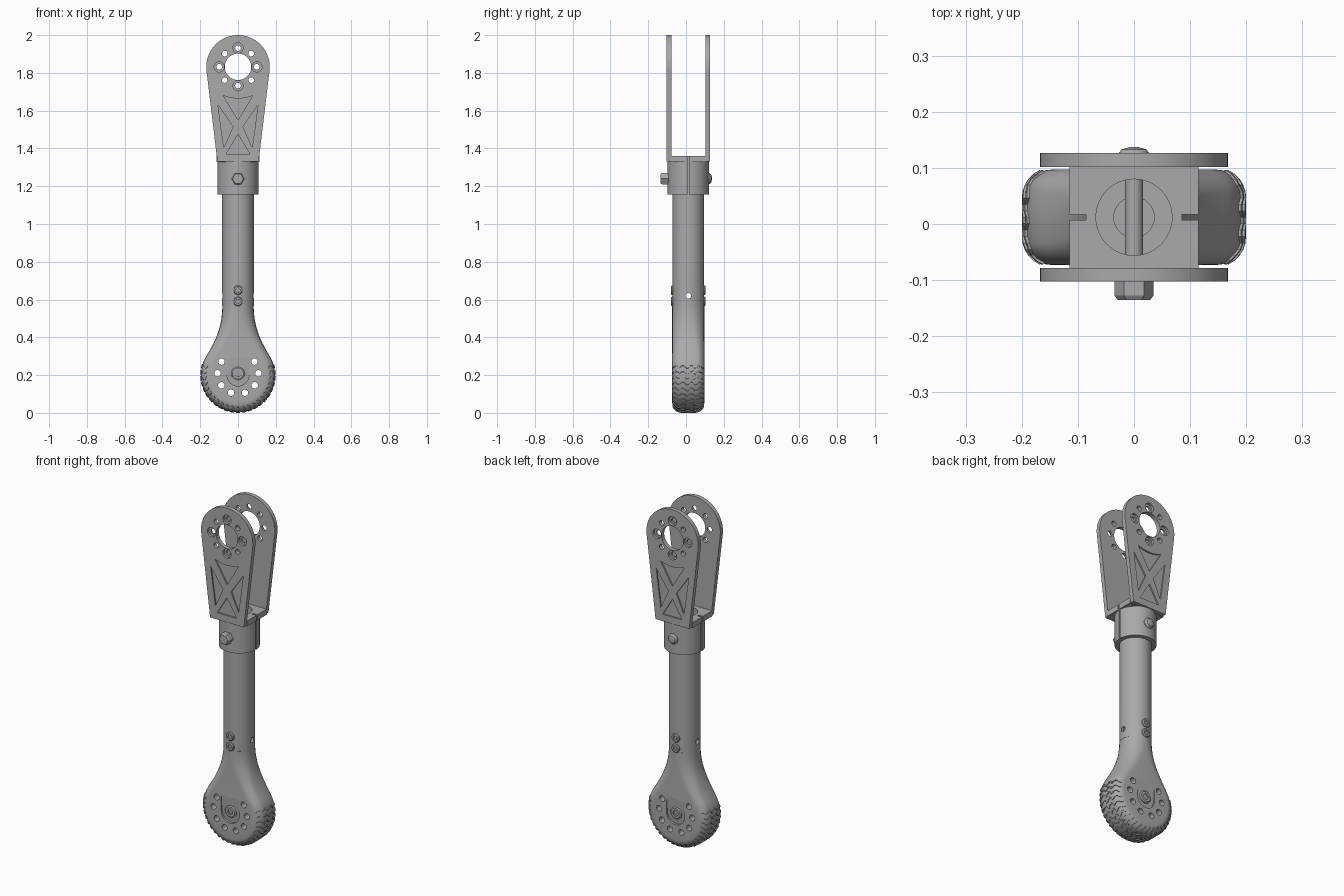
import bpy, bmesh
from math import sin, cos, pi, radians, hypot, atan2

if "Cube" in bpy.data.objects:
    bpy.data.objects.remove(bpy.data.objects["Cube"])

gray = bpy.data.materials.new("machined_gray")
gray.use_nodes = True
gray.diffuse_color = (0.4, 0.4, 0.4, 1)
gray.node_tree.nodes["Principled BSDF"].inputs["Base Color"].default_value = (0.4, 0.4, 0.4, 1)

MID = 0.012          # y of the leg axis
HALF = 0.085         # half depth of the foot
WHEEL_Z, WHEEL_R = 0.2, 0.196
FILLET = 0.05
PIVOT_Z = 1.832
parts = []


# ---- helpers ----
def loft(bm, rings, closed=False):
    loops = [[bm.verts.new(p) for p in ring] for ring in rings]
    pairs = list(zip(loops, loops[1:]))
    if closed:
        pairs.append((loops[-1], loops[0]))
    else:
        bm.faces.new(loops[0])
        bm.faces.new(loops[-1])
    for a, b in pairs:
        for i in range(len(a)):
            j = (i + 1) % len(a)
            bm.faces.new((a[i], a[j], b[j], b[i]))


def finish(name, bm, cutter=False):
    bmesh.ops.recalc_face_normals(bm, faces=bm.faces)
    mesh = bpy.data.meshes.new(name)
    bm.to_mesh(mesh)
    bm.free()
    ob = bpy.data.objects.new(name, mesh)
    bpy.context.collection.objects.link(ob)
    if cutter:
        ob.hide_render = True
    else:
        mesh.materials.append(gray)
        parts.append(ob)
    return ob


def place(axis, u, v, t):
    return {"x": (t, u, v), "y": (u, t, v), "z": (u, v, t)}[axis]


def prism(bm, pts, a, b, axis="y"):
    loft(bm, [[place(axis, u, v, t) for u, v in pts] for t in (a, b)])


def circle(u, v, r, n=32):
    return [(u + r * cos(2 * pi * i / n), v + r * sin(2 * pi * i / n)) for i in range(n)]


def box(x, y, z):
    return [(x[0], z[0]), (x[1], z[0]), (x[1], z[1]), (x[0], z[1])], y[0], y[1]


def lathe(name, profile, axis, u, v, closed=False, n=40):
    bm = bmesh.new()
    loft(bm, [[place(axis, p, q, t) for p, q in circle(u, v, r, n)] for r, t in profile], closed)
    return finish(name, bm)


def cut(ob, prisms):
    bm = bmesh.new()
    for args in prisms:
        prism(bm, *args)
    cut_with(ob, finish("cutter", bm, True))


def cut_with(ob, tool):
    mod = ob.modifiers.new("cut", "BOOLEAN")
    mod.operation, mod.solver, mod.object = "DIFFERENCE", "EXACT", tool
    bpy.context.view_layer.update()
    graph = bpy.context.evaluated_depsgraph_get()
    mesh = bpy.data.meshes.new_from_object(ob.evaluated_get(graph))
    ob.modifiers.clear()
    ob.data = mesh
    bpy.data.objects.remove(tool)


def screw(name, z, r, side, start, end):
    # round head with a hollow socket, facing front (-1) or back (+1)
    prof = [(r, start), (r, end - 0.005), (r * 0.82, end), (r * 0.45, end), (r * 0.45, end - 0.012)]
    lathe(name, [(q, MID + side * t) for q, t in prof], "y", 0, z, n=24)


# ---- foot: disc shaped end blending up into a round neck ----
def foot_outline():
    pts = []
    for i in range(33):
        a = radians(-90 + 122 * i / 32)
        pts.append((WHEEL_R * cos(a), WHEEL_Z + WHEEL_R * sin(a), cos(a), sin(a), FILLET))
    p0, p3 = pts[-1][:2], (0.083, 0.57)
    ctrl = [p0, (p0[0] - 0.05, p0[1] + 0.08), (p3[0], 0.46), p3]
    for i in range(1, 17):
        t = i / 16
        s = 1 - t
        w = (s**3, 3*s*s*t, 3*s*t*t, t**3)
        d = (-s*s, s*s - 2*s*t, 2*s*t - t*t, t*t)
        x, z = (sum(k * c[m] for k, c in zip(w, ctrl)) for m in (0, 1))
        dx, dz = (sum(k * c[m] for k, c in zip(d, ctrl)) for m in (0, 1))
        length = hypot(dx, dz)
        pts.append((x, z, dz / length, -dx / length, FILLET + (0.0828 - FILLET) * t * t * (3 - 2 * t)))
    return pts


STEPS = 14
rings = []
for x, z, nx, nz, r in foot_outline():
    half = []
    for k in range(STEPS + 1):
        a = -pi / 2 + pi * k / STEPS
        flat = 0 if k * 2 == STEPS else (HALF - r) * (1 if a > 0 else -1)
        inset = r * (1 - cos(a))
        half.append((max(x - nx * inset, 0), MID + flat + r * sin(a), z - nz * inset))
    rings.append(half + [(-x, y, z) for x, y, z in reversed(half)])
bm = bmesh.new()
loft(bm, rings)
bmesh.ops.remove_doubles(bm, verts=bm.verts, dist=0.0002)
bmesh.ops.dissolve_degenerate(bm, edges=bm.edges, dist=0.0002)
foot = finish("foot", bm)

# sloped U pocket on both broad faces
arc = [(0.058 * cos(a), 0.2 + 0.058 * sin(a)) for a in (-pi * i / 20 for i in range(21))]
pocket = [(0.058, 0.29)] + arc + [(-0.058, 0.29)]
for side in (-1, 1):
    bm = bmesh.new()
    loft(bm, [[(x, MID + side * (HALF + 0.02), z) for x, z in pocket],
              [(x, MID + side * (HALF - 0.09 * (0.29 - z)), z) for x, z in pocket]])
    cut_with(foot, finish("cutter", bm, True))

# ring of through holes, and the bore at the top of the neck
holes = [(s * 0.108 * cos(radians(a)), 0.208 + 0.108 * sin(radians(a)))
         for a in (36, 1, -35, -70) for s in (-1, 1)]
cut(foot, [(circle(x, z, 0.017, 20), -0.2, 0.2) for x, z in holes])
cut(foot, [(circle(0, MID, 0.036), 0.5, 0.6, "z")])

# ---- zigzag tread ribs ----
bm = bmesh.new()
SEG = 16
for k in range(-11, 12):
    rings = []
    for j in range(SEG + 1):
        s = (j / SEG * 2 - 1) * 0.092
        over = max(abs(s) - (HALF - FILLET), 0)
        a = over / FILLET
        sign = 1 if s > 0 else -1
        phi = -pi / 2 + k * 0.165 + (0.035 if j % 4 in (1, 2) else -0.035) * (1 if over == 0 else 0.7)
        ring = []
        for off, turn in ((-0.006, -0.03), (0.004, -0.022), (0.004, 0.022), (-0.006, 0.03)):
            f = FILLET + off
            rad = WHEEL_R - FILLET + f * cos(a)
            y = sign * (min(abs(s), HALF - FILLET) + f * sin(a))
            ring.append((rad * cos(phi + turn), MID + y, WHEEL_Z + rad * sin(phi + turn)))
        rings.append(ring)
    loft(bm, rings)
finish("tread_ribs", bm)

# ---- hollow shaft ----
shaft = lathe("shaft", [(0.084, 0.565), (0.084, 1.335), (0.07, 1.335), (0.07, 0.565)],
              "z", 0, MID, True, 48)
cut(shaft, [(circle(MID, 0.62, 0.015, 20), -0.2, 0.2, "x")])

# ---- split collar and clevis base ----
slits = [box(x, (MID - 0.005, MID + 0.005), (1.1, 1.4)) for x in ((0.0855, 0.13), (-0.13, -0.0855))]
collar = lathe("collar", [(0.109, 1.155), (0.109, 1.33), (0.0845, 1.33), (0.0845, 1.155)],
               "z", 0, MID, True, 48)
cut(collar, slits)
bm = bmesh.new()
prism(bm, *box((-0.115, 0.115), (-0.079, 0.103), (1.328, 1.36)))
base = finish("clevis_base", bm)
cut(base, [(circle(0, MID, 0.068), 1.3, 1.4, "z")])
cut(base, slits)

# ---- two clevis plates with pivot holes and lattice pockets ----
tilt = atan2(0.06, 0.5)
top = [(0.168 * cos(a), PIVOT_Z + 0.168 * sin(a))
       for a in (-tilt + (pi + 2 * tilt) * i / 40 for i in range(41))]
outline = [(0.109, 1.33)] + top + [(-0.109, 1.33)]
upper = [(-0.078 + 0.156 * i / 8, 1.664 + 0.016 * (i / 4 - 1) ** 2) for i in range(9)]
side_tri = [(0.106, 1.63), (0.075, 1.405), (0.026, 1.515)]
lattice = [upper + [(0, 1.55)], side_tri, [(-x, z) for x, z in side_tri],
           [(-0.063, 1.37), (0.063, 1.37), (0, 1.475)]]
around = [(cos(i * pi / 4), sin(i * pi / 4)) for i in range(8)]
for name, side in (("front_clevis_plate", -1), ("back_clevis_plate", 1)):
    inner, outer = MID + side * 0.09, MID + side * 0.1145
    bm = bmesh.new()
    prism(bm, outline, inner, outer)
    plate = finish(name, bm)
    cut(plate, [(circle(0, PIVOT_Z, 0.07, 48), -0.2, 0.2)] +
        [(circle(c * 0.099, PIVOT_Z + s * 0.099, 0.015, 20), -0.2, 0.2) for c, s in around])
    cut(plate, [(circle(c * 0.1, PIVOT_Z + s * 0.1, 0.027, 24), outer - side * 0.014, outer + side * 0.05)
                for c, s in around[::2]])
    cut(plate, [(tri, outer - side * 0.008, outer + side * 0.05) for tri in lattice])

# ---- clamp bolt through the collar ----
lathe("clamp_bolt_shank", [(0.016, -0.115), (0.016, 0.125)], "y", 0, 1.24, n=24)
lathe("clamp_bolt_hex_head", [(0.035, -0.09), (0.035, -0.127), (0.029, -0.135)], "y", 0, 1.24, n=6)
lathe("clamp_bolt_round_head", [(0.03, 0.11), (0.03, 0.122), (0.022, 0.133), (0.008, 0.137)],
      "y", 0, 1.24, n=24)

# ---- socket screws on both sides ----
for word, side in (("front", -1), ("back", 1)):
    screw(word + "_hub_screw", 0.208, 0.036, side, 0.06, 0.085)
    for z in (0.59, 0.65):
        screw(word + "_shaft_screw", z, 0.025, side, 0.075, 0.092)

# ---- shading ----
bpy.ops.object.select_all(action="DESELECT")
for ob in parts:
    ob.select_set(True)
bpy.context.view_layer.objects.active = parts[0]
bpy.ops.object.shade_smooth_by_angle(angle=radians(32))
